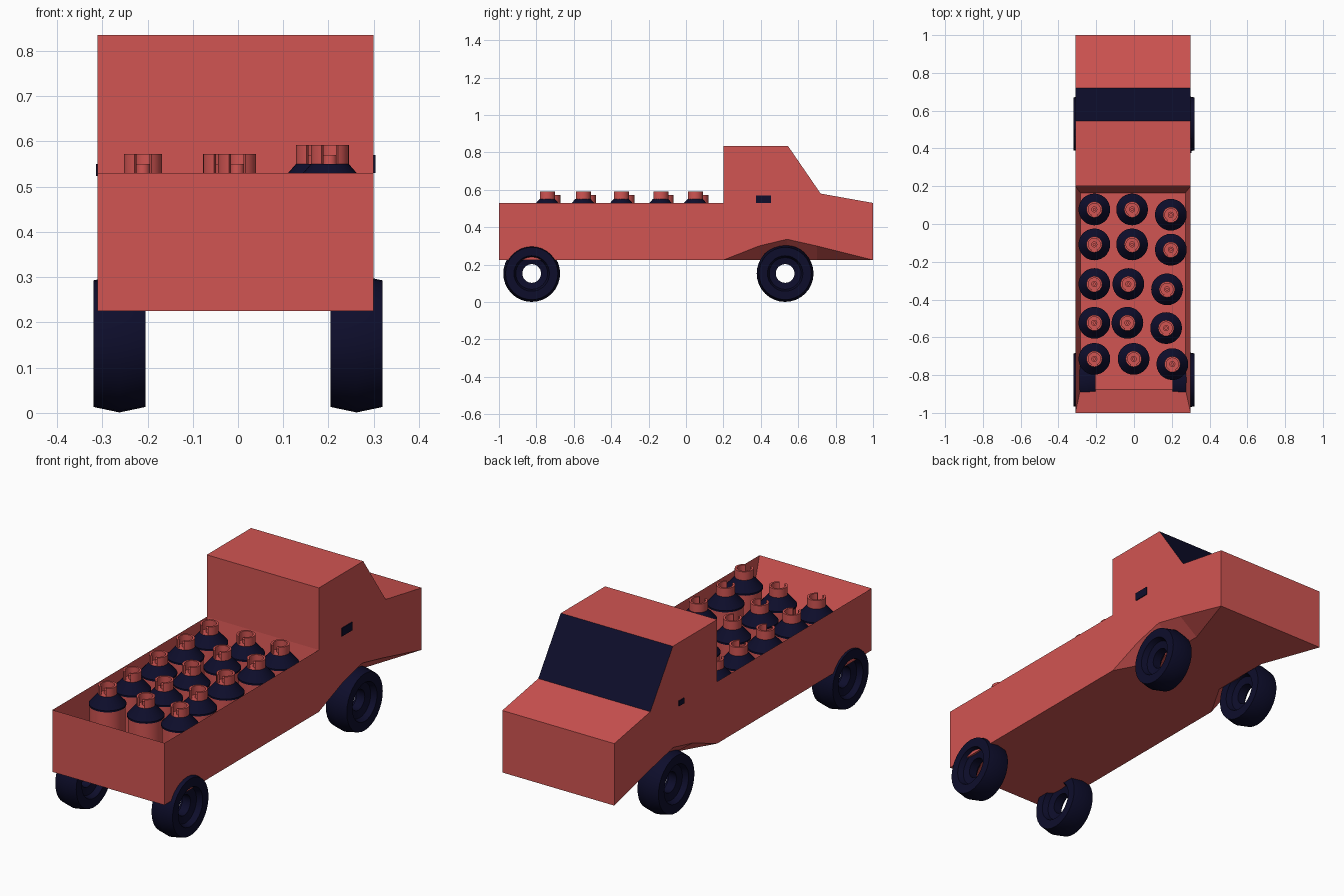
import bpy, bmesh, math

cube = bpy.data.objects.get("Cube")
if cube:
    bpy.data.objects.remove(cube, do_unlink=True)


def material(name, color):
    m = bpy.data.materials.new(name)
    m.use_nodes = True
    m.diffuse_color = color
    bsdf = next(n for n in m.node_tree.nodes if n.type == 'BSDF_PRINCIPLED')
    bsdf.inputs["Base Color"].default_value = color
    return m


RED = material("coral red", (0.64, 0.09, 0.085, 1))
NAVY = material("dark navy", (0.004, 0.004, 0.024, 1))


def mesh_from(bm, name):
    bmesh.ops.recalc_face_normals(bm, faces=bm.faces)
    mesh = bpy.data.meshes.new(name)
    bm.to_mesh(mesh)
    bm.free()
    mesh.materials.append(RED)
    mesh.materials.append(NAVY)
    return mesh


def place(mesh, name, loc=(0, 0, 0), rot=(0, 0, 0)):
    ob = bpy.data.objects.new(name, mesh)
    ob.location, ob.rotation_euler = loc, rot
    bpy.context.collection.objects.link(ob)
    return ob


def smooth(ob):
    bpy.ops.object.select_all(action='DESELECT')
    ob.select_set(True)
    bpy.context.view_layer.objects.active = ob
    bpy.ops.object.shade_smooth_by_angle(angle=math.radians(35))


def lathe(bm, profile, mat, steps=28, closed=True, gap=0.0):
    """Revolve (radius, height) points about z, leaving a gap centred on -y."""
    start = -math.pi / 2 + gap / 2
    sweep = 2 * math.pi - gap
    count = steps + 1 if gap else steps
    rings = []
    for i in range(count):
        a = start + sweep * i / steps
        rings.append([bm.verts.new((r * math.cos(a), r * math.sin(a), z)) for r, z in profile])
    n = len(profile)
    for i in range(steps):
        a, b = rings[i], rings[(i + 1) % count]
        for j in range(n if closed else n - 1):
            k = (j + 1) % n
            bm.faces.new((a[j], b[j], b[k], a[k])).material_index = mat
    if gap and closed:
        for ring in (rings[0], rings[-1]):
            bm.faces.new(ring).material_index = mat
    return rings


# Body: side outline, raised wheel arches, windscreen and sunken load bed
LEFT, RIGHT = 0.30, -0.31
BOTTOM, RIM, FLOOR = 0.225, 0.53, 0.255
bm = bmesh.new()
outline = [(-1, BOTTOM), (0.2, BOTTOM), (0.39, 0.30), (0.54, 0.336), (0.70, 0.30),
           (1, BOTTOM), (1, RIM), (0.72, 0.58), (0.545, 0.835), (0.2, 0.835),
           (0.2, RIM), (-1, RIM)]
sides, inners = [], []
for x, inner_x in ((LEFT, 0.2), (RIGHT, -0.2)):
    s = [bm.verts.new((x, y, z)) for y, z in outline]
    bm.faces.new(s)
    inner = [bm.verts.new((inner_x, y, BOTTOM)) for y, z in outline[2:5]]
    # Sloping faces of the wheel arch
    bm.faces.new((s[1], s[2], inner[0]))
    bm.faces.new((s[2], s[3], inner[1], inner[0]))
    bm.faces.new((s[3], s[4], inner[2], inner[1]))
    bm.faces.new((s[4], s[5], inner[2]))
    sides.append(s)
    inners.append(inner)
a, b = sides
for i in (5, 6, 7, 8, 9, 11):
    j = (i + 1) % len(outline)
    face = bm.faces.new((a[i], a[j], b[j], b[i]))
    face.material_index = 1 if i == 7 else 0
bm.faces.new(a[:2] + inners[0] + [a[5], b[5]] + inners[1][::-1] + [b[1], b[0]])
rim = [a[10], a[11], b[11], b[10]]
floor = [bm.verts.new((x, y, FLOOR)) for x, y in
         ((0.272, 0.165), (0.272, -0.875), (-0.284, -0.875), (-0.284, 0.165))]
for i in range(4):
    j = (i + 1) % 4
    bm.faces.new((rim[i], rim[j], floor[j], floor[i]))
bm.faces.new(floor)
place(mesh_from(bm, "truck_body"), "truck_body")

# Wheels: crowned tread, dished sides and an open hub
bm = bmesh.new()
half = [(0.152, 0), (0.14, 0.057), (0.095, 0.057), (0.085, 0.03), (0.05, 0.022)]
lathe(bm, half + [(r, -z) for r, z in half[:0:-1]], 1, steps=32)
wheel = mesh_from(bm, "wheel")
for end, y in (("rear", -0.825), ("front", 0.53)):
    for side, x in (("left", 0.262), ("right", -0.262)):
        ob = place(wheel, f"{side}_{end}_wheel", (x, y, 0.153), (0, math.pi / 2, 0))
smooth(ob)

# Milk cans: red drum, navy shoulder, slotted neck with a small centre post
bm = bmesh.new()
drum = lathe(bm, [(0.08, 0.235), (0.08, 0.48)], 0, closed=False)
bm.faces.new([r[0] for r in drum])
shoulder = lathe(bm, [(0.084, 0.474), (0.084, 0.482), (0.042, 0.53)], 1, closed=False)
bm.faces.new([r[2] for r in shoulder])
lathe(bm, [(0.042, 0.525), (0.042, 0.572), (0.032, 0.572), (0.032, 0.525)], 0, gap=0.9)
lathe(bm, [(0.016, 0.525), (0.016, 0.55), (0.006, 0.55), (0.006, 0.525)], 0, steps=12)
can = mesh_from(bm, "milk_can")
rows = [(0, 0.077), (0, -0.108), (-0.02, -0.318), (-0.025, -0.523), (0.008, -0.714)]
columns = [(-0.21, 0, 0, 0), (-0.01, 1, 0, 0), (0.195, 1, -0.028, 0.02)]
for c, (x, shift, dy, dz) in enumerate(columns):
    for r, (dx, y) in enumerate(rows):
        ob = place(can, f"milk_can_{c + 1}_{r + 1}", (x + shift * dx, y + dy, dz))
smooth(ob)


# Door handles: thin plates on the cab sides
def plate(name, loc, size):
    bm = bmesh.new()
    bmesh.ops.create_cube(bm, size=1)
    for v in bm.verts:
        v.co = [v.co[i] * size[i] for i in range(3)]
    for f in bm.faces:
        f.material_index = 1
    place(mesh_from(bm, name), name, loc)


plate("left_door_handle", (LEFT, 0.415, 0.55), (0.008, 0.08, 0.04))
plate("right_door_handle", (RIGHT, 0.48, 0.537), (0.008, 0.04, 0.026))
